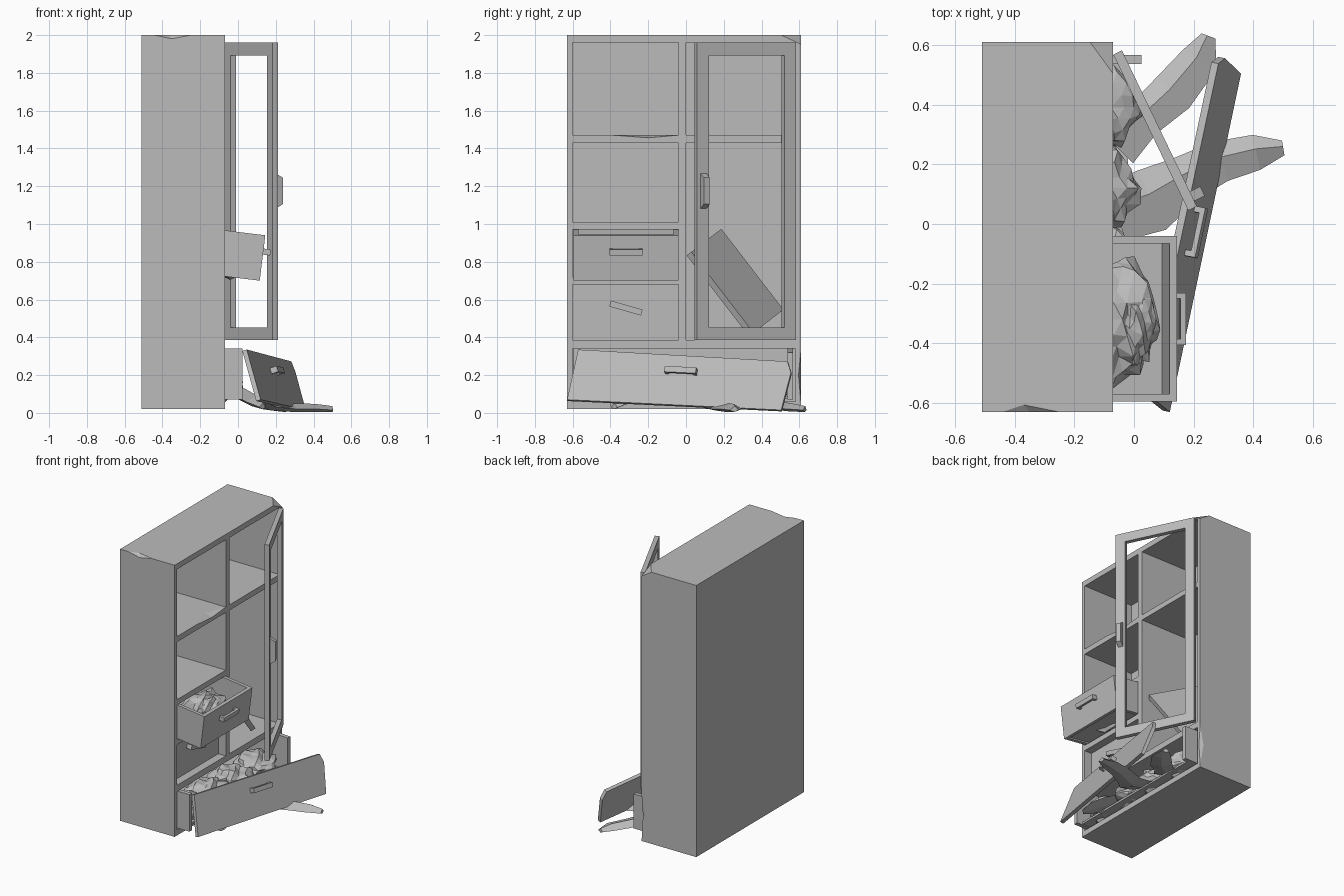
import bpy, bmesh, random
from math import radians, sin
from mathutils import Matrix, Vector

random.seed(4)
if "Cube" in bpy.data.objects:
    bpy.data.objects.remove(bpy.data.objects["Cube"])

grey = bpy.data.materials.new("plain grey")
grey.use_nodes = True
grey.diffuse_color = (0.5, 0.5, 0.5, 1)
grey.node_tree.nodes["Principled BSDF"].inputs["Base Color"].default_value = (0.5, 0.5, 0.5, 1)


def add_box(bm, lo, hi, mat=Matrix()):
    lo, hi = Vector(lo), Vector(hi)
    m = mat @ Matrix.Translation((lo + hi) / 2) @ Matrix.Diagonal((*(hi - lo), 1))
    bmesh.ops.create_cube(bm, size=1, matrix=m)


def finish(name, bm, mat=Matrix()):
    bmesh.ops.recalc_face_normals(bm, faces=bm.faces)
    mesh = bpy.data.meshes.new(name)
    bm.to_mesh(mesh)
    bm.free()
    mesh.materials.append(grey)
    ob = bpy.data.objects.new(name, mesh)
    ob.matrix_world = mat
    bpy.context.scene.collection.objects.link(ob)
    return ob


def boxes(name, parts, mat=Matrix()):
    bm = bmesh.new()
    for lo, hi in parts:
        add_box(bm, lo, hi)
    return finish(name, bm, mat)


def frame(origin, x, y):
    """Placement matrix from an origin, an x direction and a rough y direction."""
    x = Vector(x).normalized()
    z = x.cross(Vector(y)).normalized()
    m = Matrix((x, z.cross(x), z)).transposed().to_4x4()
    m.translation = origin
    return m


def handle(name, length, mat):
    """Bar along local y on two posts, sticking out along local x."""
    h = length / 2
    boxes(name, [((0.02, -h, -0.016), (0.038, h, 0.016)),
                 ((-0.005, -h, -0.016), (0.02, -h + 0.02, 0.016)),
                 ((-0.005, h - 0.02, -0.016), (0.02, h, 0.016))], mat)


def crumpled(name, centre, size):
    """Faceted heap of cloth."""
    bm = bmesh.new()
    bmesh.ops.create_icosphere(bm, subdivisions=3, radius=1)
    for v in bm.verts:
        fold = 0.1 * sin(9 * v.co.x + 5 * v.co.y) + random.uniform(-0.13, 0.06)
        v.co = Vector(centre) + v.co * (0.95 + fold) * Vector(size)
    finish(name, bm)


def cloth_strip(name, path):
    """Faceted tongue of cloth through (x, y, z, width) stations."""
    bm = bmesh.new()
    rings = []
    for i, (x, y, z, w) in enumerate(path):
        a, b = path[max(i - 1, 0)], path[min(i + 1, len(path) - 1)]
        side = Vector((a[1] - b[1], b[0] - a[0], 0)).normalized() * w / 2
        p = Vector((x, y, z))
        up = Vector((0, 0, 0.05 * w + 0.008))
        rings.append([bm.verts.new(q) for q in (p + side, p + 2 * up + side * 0.2, p - side, p - up)])
    for r, s in zip(rings, rings[1:]):
        for k in range(4):
            bm.faces.new((r[k], r[k - 1], s[k - 1], s[k]))
    bm.faces.new(rings[0])
    bm.faces.new(rings[-1])
    finish(name, bm)


# Cabinet: a solid block with its compartments and chipped edges cut out
cabinet = boxes("cabinet", [((-0.51, -0.63, 0.02), (-0.07, 0.61, 2))])
left, right = (-0.6, -0.04), (0.0, 0.58)
openings = [(left, 1.47, 1.96), (left, 1.01, 1.43), (left, 0.72, 0.97), (left, 0.385, 0.68),
            (right, 1.47, 1.96), (right, 0.385, 1.43), ((-0.6, 0.58), 0.06, 0.34)]
cutters = [boxes("compartment_cutter", [((-0.48, y[0], lo), (0, y[1], hi))]) for y, lo, hi in openings]


def chip(points):
    bm = bmesh.new()
    bmesh.ops.convex_hull(bm, input=[bm.verts.new(p) for p in points])
    cutters.append(finish("chip_cutter", bm))


chip([(-0.45, -0.631, 2.001), (-0.24, -0.631, 2.001), (-0.37, -0.605, 2.001), (-0.35, -0.631, 1.98)])
chip([(-0.069, 0.5, 2.001), (-0.069, 0.611, 2.001), (-0.15, 0.611, 2.001), (-0.069, 0.611, 1.95)])
chip([(-0.069, -0.4, 1.471), (-0.069, -0.03, 1.471), (-0.13, -0.2, 1.471), (-0.069, -0.2, 1.456)])
chip([(-0.069, 0.611, 0.36), (-0.069, 0.611, 0.019), (-0.1, 0.611, 0.2), (-0.069, 0.595, 0.2)])
for c in cutters:
    mod = cabinet.modifiers.new("cut", "BOOLEAN")
    mod.operation, mod.solver, mod.object = "DIFFERENCE", "EXACT", c
cut_mesh = bpy.data.meshes.new_from_object(
    cabinet.evaluated_get(bpy.context.evaluated_depsgraph_get()))
cabinet.modifiers.clear()
cabinet.data = cut_mesh
for c in cutters:
    bpy.data.objects.remove(c)

# Open door frame, swung on its hinge
door_mat = frame((-0.055, 0.575, 0), (0.25, -0.52, 0), (0.52, 0.25, 0))
w, t, s = 0.58, 0.016, 0.068
door = boxes("door_frame", [((0, -t, 0.385), (s, t, 1.96)), ((w - s, -t, 0.385), (w, t, 1.96)),
                            ((s, -t, 0.385), (w - s, t, 0.452)), ((s, -t, 1.893), (w - s, t, 1.96))], door_mat)
bm = bmesh.new()
add_box(bm, (0.525, t - 0.004, 1.08), (0.56, 0.055, 1.27))
for v in bm.verts:
    if v.co.y > 0.03:
        v.co.z += 0.025 if v.co.z < 1.2 else -0.025
finish("door_handle", bm, door_mat)

# Upper drawer: pulled out and drooping
tilt = Matrix.Translation((0.115, -0.318, 0.7)) @ Matrix.Rotation(radians(7), 4, "Y")
d, hw, top = -0.4, 0.277, 0.242
boxes("upper_drawer", [((-0.025, -hw, 0), (0, hw, top)),
                       ((d, -hw, 0), (-0.025, -hw + 0.025, top)), ((d, hw - 0.025, 0), (-0.025, hw, top)),
                       ((d, -hw + 0.025, 0.01), (-0.025, hw - 0.025, 0.03)),
                       ((d, -hw + 0.025, 0.03), (d + 0.02, hw - 0.025, top))], tilt)
handle("upper_drawer_handle", 0.175, tilt @ Matrix.Translation((0, 0, 0.155)))
crumpled("upper_drawer_cloth", (-0.08, -0.32, 0.83), (0.17, 0.23, 0.12))
crumpled("upper_drawer_cloth_fold", (0.0, -0.33, 0.84), (0.08, 0.15, 0.1))

# Middle drawer: pushed in, with a crooked handle
boxes("middle_drawer_front", [((-0.16, -0.6, 0.385), (-0.13, -0.04, 0.68))])
handle("middle_drawer_handle", 0.175,
       Matrix.Translation((-0.13, -0.318, 0.555)) @ Matrix.Rotation(radians(-16), 4, "X"))

# Bottom drawer: open box whose front has come off
bm = bmesh.new()
for y in (-0.595, 0.537):
    add_box(bm, (-0.46, y, 0.07), (0.025, y + 0.03, 0.34))
for v in bm.verts:
    if v.co.x > 0 and v.co.z > 0.3 and v.co.y > 0:
        v.co.z -= 0.02
add_box(bm, (-0.46, -0.565, 0.075), (-0.02, 0.537, 0.09))
finish("bottom_drawer_box", bm)

# Loose drawer front leaning outwards, one corner broken
panel_mat = frame((0.12, -0.63, 0.07), (0.24, 1.14, -0.055), (-0.085, 0, 0.265))
bm = bmesh.new()
outline = [(0, 0), (1.16, 0), (1.19, 0.21), (1.165, 0.27), (0.03, 0.28)]
face = bm.faces.new([bm.verts.new((u, v, 0)) for u, v in outline])
for v in [g for g in bmesh.ops.extrude_face_region(bm, geom=[face])["geom"]
          if isinstance(g, bmesh.types.BMVert)]:
    v.co.z -= 0.025
finish("loose_drawer_front", bm, panel_mat)
turn = Matrix(((0, 1, 0, 0), (0, 0, 1, 0), (1, 0, 0, 0), (0, 0, 0, 1)))
handle("loose_drawer_handle", 0.17, panel_mat @ Matrix.Translation((0.6, 0.185, 0)) @ turn)

# Fallen shelf leaning inside the tall compartment
shelf_mat = frame((-0.28, 0.26, 0.69), (0, 0.6, -0.78), (-0.85, 0.42, 0.32))
boxes("fallen_shelf", [((-0.27, -0.19, -0.018), (0.27, 0.19, 0.018))], shelf_mat)

# Cloth heaped in the bottom drawer and spilling on the floor
for i, y in enumerate((-0.4, -0.14, 0.12, 0.39)):
    crumpled(f"bottom_cloth_{i}", (-0.14, y, 0.14), (0.16, 0.16, 0.09))
cloth_strip("spilled_cloth_back", [(-0.06, 0.26, 0.12, 0.16), (0.03, 0.35, 0.08, 0.13), (0.13, 0.44, 0.035, 0.15),
                                   (0.22, 0.55, 0.022, 0.13), (0.25, 0.63, 0.015, 0.05)])
cloth_strip("spilled_cloth_middle", [(-0.06, 0.04, 0.12, 0.2), (0.06, 0.08, 0.07, 0.22), (0.17, 0.15, 0.03, 0.16),
                                     (0.29, 0.21, 0.02, 0.14), (0.41, 0.24, 0.02, 0.12), (0.5, 0.255, 0.015, 0.05)])
cloth_strip("spilled_cloth_front", [(-0.06, -0.25, 0.13, 0.2), (0.03, -0.3, 0.09, 0.2),
                                    (0.09, -0.34, 0.06, 0.16), (0.13, -0.38, 0.03, 0.05)])
